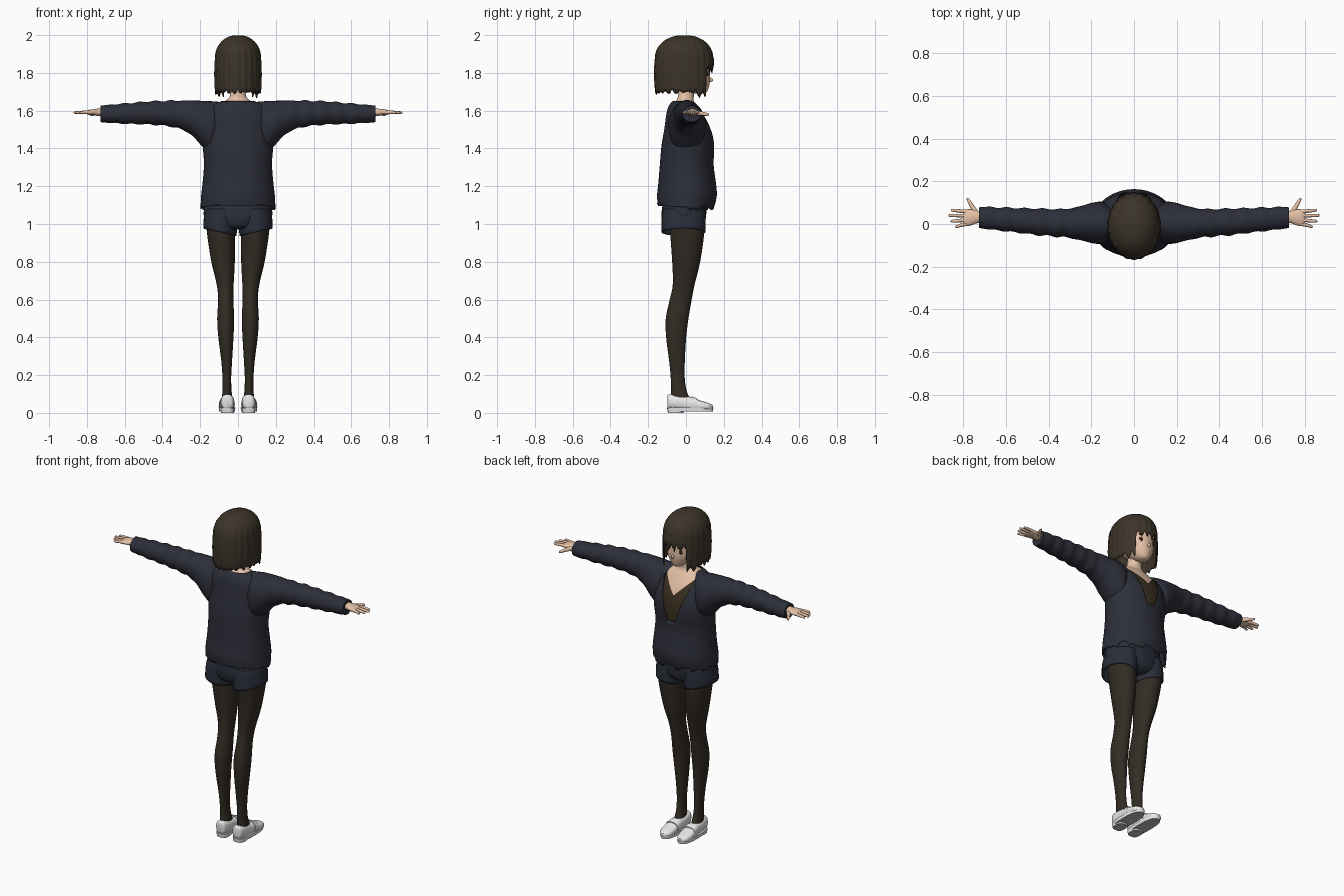
import bpy, bmesh, math, random
from mathutils import Vector

random.seed(4)
if "Cube" in bpy.data.objects:
    bpy.data.objects.remove(bpy.data.objects["Cube"], do_unlink=True)


def material(name, r, g, b):
    m = bpy.data.materials.new(name)
    m.use_nodes = True
    m.diffuse_color = (r, g, b, 1)
    bsdf = m.node_tree.nodes["Principled BSDF"]
    bsdf.inputs["Base Color"].default_value = (r, g, b, 1)
    bsdf.inputs["Roughness"].default_value = 0.8
    return m


NAVY = material("navy knit", .026, .028, .041)
SHORTS = material("navy cloth", .024, .027, .043)
HAIR = material("dark brown hair", .045, .034, .022)
TIGHTS = material("brown black tights", .032, .025, .017)
INNER = material("dark brown top", .04, .028, .014)
SKIN = material("skin", .78, .53, .38)
WHITE = material("white leather", .8, .8, .8)
SOLE = material("grey sole", .5, .5, .5)
EYE = material("dark eye", .06, .025, .015)
LIP = material("lip", .6, .25, .2)


def finish(name, bm, *mats, thick=0):
    bmesh.ops.recalc_face_normals(bm, faces=bm.faces)
    mesh = bpy.data.meshes.new(name)
    bm.to_mesh(mesh)
    bm.free()
    ob = bpy.data.objects.new(name, mesh)
    bpy.context.collection.objects.link(ob)
    for m in mats:
        mesh.materials.append(m)
    if thick:
        mod = ob.modifiers.new("thickness", "SOLIDIFY")
        mod.thickness = thick
        mod.offset = -1
    bpy.ops.object.select_all(action="DESELECT")
    ob.select_set(True)
    bpy.context.view_layer.objects.active = ob
    bpy.ops.object.shade_smooth_by_angle(angle=math.radians(50))
    return ob


def spline(rings, sub):
    """Smoothly interpolate rows of ring values."""
    out = []
    for i in range(len(rings) - 1):
        p0, p1 = rings[max(i - 1, 0)], rings[i]
        p2, p3 = rings[i + 1], rings[min(i + 2, len(rings) - 1)]
        for k in range(sub):
            t = k / sub
            out.append([b + .5 * t * (c - a + t * (2*a - 5*b + 4*c - d + t * (3*(b - c) + d - a)))
                        for a, b, c, d in zip(p0, p1, p2, p3)])
    return out + [list(rings[-1])]


def bridge(bm, rows):
    n = len(rows[0])
    for r, s in zip(rows, rows[1:]):
        for i in range(n):
            bm.faces.new((r[i], r[(i + 1) % n], s[(i + 1) % n], s[i]))


def loft(rings, axis="z", side=1, n=32, sub=4, power=1, cap=True, tweak=None):
    """Skin rings of (position, centre a, centre b, radius a, radius b)."""
    bm = bmesh.new()
    rows = []
    for t, a, b, ra, rb in spline(rings, sub):
        row = []
        for i in range(n):
            c, s = math.cos(math.tau * i / n), math.sin(math.tau * i / n)
            u = a + ra * math.copysign(abs(c) ** power, c)
            v = b + rb * math.copysign(abs(s) ** power, s)
            co = Vector({"z": (u, v, t), "x": (t, u, v), "y": (u, t, v)}[axis])
            if tweak:
                co = tweak(co)
            co.x *= side
            row.append(bm.verts.new(co))
        rows.append(row)
    bridge(bm, rows)
    if cap:
        bm.faces.new(rows[0])
        bm.faces.new(rows[-1])
    return bm


def cut(bm, co, no):
    bmesh.ops.bisect_plane(bm, geom=bm.verts[:] + bm.edges[:] + bm.faces[:], plane_co=co, plane_no=no)


def blob(name, loc, size, mat):
    bm = bmesh.new()
    bmesh.ops.create_uvsphere(bm, u_segments=16, v_segments=10, radius=1)
    for v in bm.verts:
        v.co = Vector(loc) + v.co * Vector(size)
    finish(name, bm, mat)


# Sweater body with ragged hem and a deep neckline
torso = [(1.085, 0, 0, .198, .148), (1.15, 0, .005, .195, .158), (1.22, 0, .006, .187, .152),
         (1.32, 0, .004, .180, .142), (1.42, 0, .012, .187, .141), (1.5, 0, .013, .185, .128),
         (1.57, 0, 0, .175, .106), (1.62, 0, -.012, .145, .082), (1.65, 0, -.014, .09, .058)]


def ragged(co):
    if co.z < 1.09:
        co.z += random.uniform(-.015, .02) if co.y > 0 else .025 - abs(co.x) * .1
    return co


bm = loft(torso, n=72, cap=False, tweak=ragged)
slope = .08 / .26
for s in (1, -1):
    cut(bm, (s * .03, 0, 1.37), (s, 0, -slope))
cut(bm, (0, 0, 1.37), (0, 0, 1))
gone = []
for f in bm.faces:
    c = f.calc_center_median()
    if c.y > 0 and c.z > 1.37 and abs(c.x) < .03 + (c.z - 1.37) * slope:
        gone.append(f)
bmesh.ops.delete(bm, geom=gone, context="FACES")
finish("sweater_body", bm, NAVY, thick=.006)

# Chest and neck, with the inner top as a lower V
chest = [(z, x, y, rx * .92, ry * .92) for z, x, y, rx, ry in torso[3:8]]
chest += [(1.65, 0, -.006, .07, .048), (1.68, 0, 0, .042, .042), (1.74, 0, .008, .04, .042)]
bm = loft(chest, n=48)
for s in (1, -1):
    cut(bm, (0, 0, 1.52), (s, 0, -1))
for f in bm.faces:
    c = f.calc_center_median()
    f.material_index = int(c.z < 1.52 + abs(c.x) and c.z < 1.64)
finish("chest_and_neck", bm, SKIN, INNER)

# Face
bm = loft([(1.69, 0, .075, .018, .025), (1.705, 0, .062, .042, .052), (1.75, 0, .032, .078, .094),
           (1.8, 0, .014, .094, .112), (1.87, 0, 0, .1, .122), (1.95, 0, 0, .07, .085)])
finish("face", bm, SKIN)
blob("nose", (0, .126, 1.763), (.008, .018, .012), SKIN)
blob("mouth", (0, .114, 1.727), (.016, .005, .004), LIP)
for s, label in ((1, "left"), (-1, "right")):
    blob(label + "_eye", (s * .04, .114, 1.795), (.017, .005, .013), EYE)
    blob(label + "_brow", (s * .041, .114, 1.822), (.02, .005, .003), HAIR)

# Bobbed hair: a dome whose columns end in pointed tips
bm = bmesh.new()
cols, dome, fall = 132, 10, 8
ends = []
for i in range(cols):
    a = math.tau * i / cols
    front = min(a, math.tau - a)
    low = 1.80 if front < .7 else (1.665 if front < 1.1 else 1.685)
    tip = abs((i % 6) - 3) / 3
    ends.append(low + tip * (.035 if front < 1.1 else .016) + random.uniform(0, .012))
rows = []
for k in range(1, dome + fall + 1):
    row = []
    for i in range(cols):
        a = math.tau * i / cols
        if k <= dome:
            phi = k / dome * math.pi / 2
            z, s = 1.88 + .12 * math.cos(phi), math.sin(phi) ** .9
        else:
            t = (k - dome) / fall
            z, s = 1.88 + (ends[i] - 1.88) * t, 1 + .03 * math.sin(math.pi * t)
        s *= 1 + .012 * math.cos(math.tau * i / 6) * min(1, k / dome)
        row.append(bm.verts.new((.122 * s * math.sin(a), -.01 + .153 * s * math.cos(a), z)))
    rows.append(row)
bridge(bm, rows)
bm.faces.new(rows[0])
finish("bobbed_hair", bm, HAIR, thick=.007)

# Shorts seat
bm = loft([(1.17, 0, 0, .165, .11), (1.1, 0, -.008, .176, .116), (1.04, 0, -.012, .18, .118),
           (.99, 0, -.012, .14, .105), (.97, 0, -.01, .08, .07)])
finish("shorts_seat", bm, SHORTS)


def sleeve_folds(co):
    f = max(0, min(1, (co.x - .25) / .1)) * max(0, min(1, (.71 - co.x) / .06))
    k = .055 * f * math.sin(co.x * 75 + co.y * 12)
    co.y += (co.y - .015) * k
    co.z += (co.z - 1.585) * k
    return co


def shorts_hem(co):
    if co.z < 1.0:
        co.z += (co.x - .09) * .22
    return co


for s, label in ((1, "left_"), (-1, "right_")):
    # Sleeve
    bm = loft([(.08, 0, 1.55, .05, .095), (.14, .005, 1.515, .095, .135), (.19, .005, 1.532, .096, .12),
               (.25, .004, 1.564, .08, .09), (.33, .004, 1.582, .066, .071), (.45, .01, 1.588, .062, .062),
               (.58, .02, 1.585, .056, .055), (.69, .028, 1.583, .052, .047), (.727, .03, 1.583, .048, .044)],
              "x", s, sub=10, tweak=sleeve_folds)
    finish(label + "sleeve", bm, NAVY)

    # Hand
    bm = loft([(.70, .033, 1.59, .028, .022), (.735, .033, 1.591, .029, .02), (.765, .031, 1.592, .038, .016),
               (.79, .029, 1.591, .039, .013), (.802, .028, 1.59, .034, .008)], "x", s, n=20)
    finish(label + "palm", bm, SKIN)
    for finger, y, reach, spread in (("index", .058, .858, .006), ("middle", .039, .87, .001),
                                     ("ring", .019, .86, -.006), ("little", 0, .84, -.012)):
        bm = loft([(.78, y, 1.591, .009, .01), (.81, y + spread * .4, 1.592, .0085, .009),
                   (reach - .01, y + spread, 1.59, .007, .007), (reach, y + spread, 1.589, .003, .003)],
                  "x", s, n=10)
        finish(label + finger + "_finger", bm, SKIN)
    bm = loft([(.05, .738, 1.588, .016, .013), (.08, .757, 1.585, .012, .011),
               (.112, .776, 1.58, .008, .008), (.123, .78, 1.579, .003, .004)], "y", s, n=12)
    finish(label + "thumb", bm, SKIN)

    # Shorts leg
    bm = loft([(1.08, .09, -.01, .08, .11), (1.03, .092, -.012, .089, .116), (.955, .096, -.013, .088, .116)],
              side=s, cap=False, tweak=shorts_hem)
    finish(label + "shorts_leg", bm, SHORTS, thick=.006)

    # Leg in tights
    bm = loft([(1.04, .09, 0, .08, .092), (.95, .09, .006, .074, .09), (.8, .079, .001, .062, .074),
               (.68, .068, -.012, .045, .058), (.6, .065, -.028, .04, .058), (.5, .065, -.047, .045, .06),
               (.4, .064, -.052, .04, .053), (.28, .06, -.048, .029, .042), (.19, .059, -.044, .023, .037),
               (.12, .058, -.038, .024, .041), (.06, .058, -.028, .03, .055)], side=s, n=28)
    finish(label + "leg", bm, TIGHTS)

    # Loafer: upper, strap, sole and heel
    bm = loft([(-.099, .056, .06, .017, .03), (-.09, .056, .06, .03, .038), (-.055, .056, .057, .036, .039),
               (0, .057, .05, .037, .038), (.03, .058, .046, .039, .037), (.08, .06, .038, .042, .026),
               (.12, .06, .033, .035, .019), (.142, .06, .03, .014, .01)], "y", s, n=24, power=.8)
    finish(label + "shoe_upper", bm, WHITE)
    bm = loft([(.03, .058, .048, .041, .039), (.055, .059, .044, .042, .035)], "y", s, n=24, power=.8)
    finish(label + "shoe_strap", bm, WHITE)
    bm = loft([(.008, .058, .024, .042, .118), (.028, .058, .024, .044, .121)], side=s, power=.8)
    for f in bm.faces:
        f.material_index = int(f.calc_center_median().z < .009)
    finish(label + "shoe_sole", bm, WHITE, SOLE)
    bm = loft([(0, .056, -.055, .034, .041), (.026, .056, -.055, .037, .045)], side=s, power=.7)
    for f in bm.faces:
        f.material_index = int(f.calc_center_median().z < .001)
    finish(label + "shoe_heel", bm, WHITE, SOLE)
